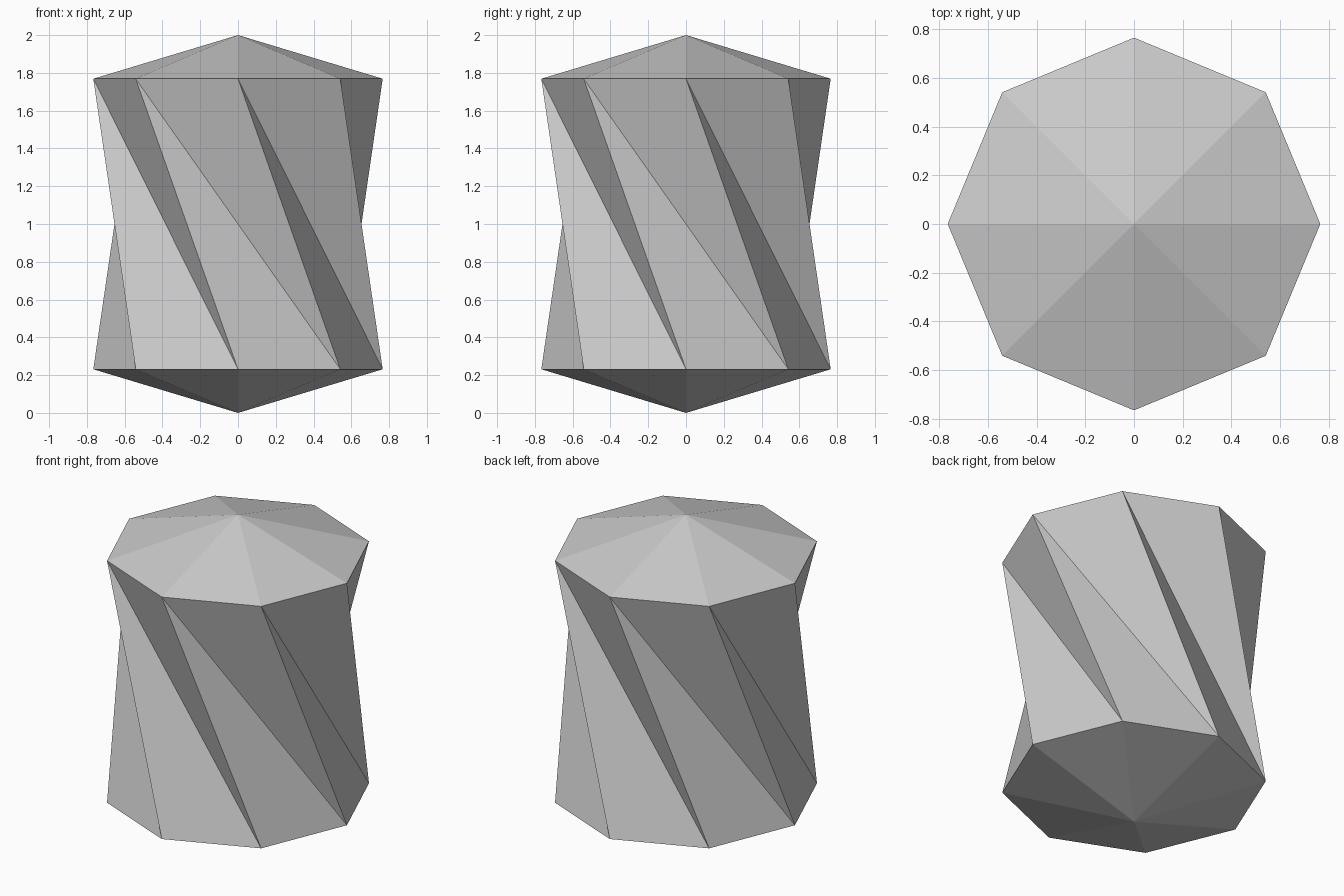
import bpy, bmesh
from math import cos, sin, tau

if "Cube" in bpy.data.objects:
    bpy.data.objects.remove(bpy.data.objects["Cube"])

SIDES, RADIUS = 8, 0.766
LOW, HIGH, TOP = 0.231, 1.769, 2.0

bm = bmesh.new()


def ring(z):
    return [bm.verts.new((RADIUS * cos(tau * i / SIDES), RADIUS * sin(tau * i / SIDES), z))
            for i in range(SIDES)]


# Two octagonal rims and the two shallow points
lower, upper = ring(LOW), ring(HIGH)
foot, tip = bm.verts.new((0, 0, 0)), bm.verts.new((0, 0, TOP))

for i in range(SIDES):
    j, k = (i + 1) % SIDES, (i + 2) % SIDES
    # Twisted wall: rim offset by one step, creased along the long diagonal
    bm.faces.new((upper[i], lower[j], lower[k]))
    bm.faces.new((upper[i], lower[k], upper[j]))
    # Shallow cones above and below
    bm.faces.new((upper[i], upper[j], tip))
    bm.faces.new((lower[j], lower[i], foot))

bmesh.ops.recalc_face_normals(bm, faces=bm.faces)
mesh = bpy.data.meshes.new("twisted_octagonal_body")
bm.to_mesh(mesh)
bm.free()
body = bpy.data.objects.new("twisted_octagonal_body", mesh)
bpy.context.collection.objects.link(body)
